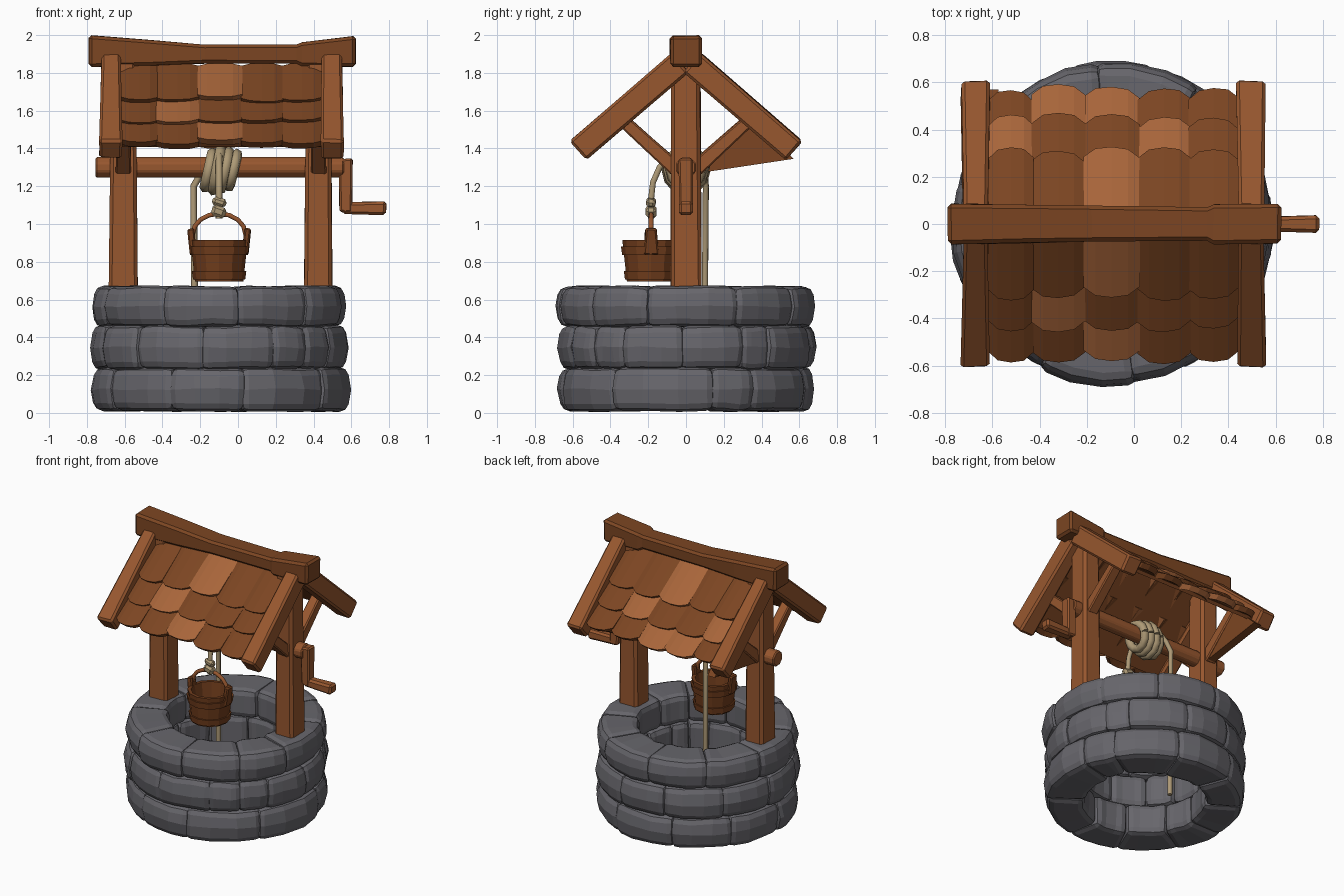
import bpy, bmesh, random
from math import sin, cos, pi, radians, atan
from mathutils import Vector as V

random.seed(4)
cube = bpy.data.objects.get("Cube")
if cube:
    bpy.data.objects.remove(cube)


def material(name, r, g, b):
    m = bpy.data.materials.new(name)
    m.use_nodes = True
    m.diffuse_color = (r, g, b, 1)
    m.node_tree.nodes["Principled BSDF"].inputs["Base Color"].default_value = (r, g, b, 1)
    return m


STONE = material("grey stone", .135, .132, .148)
LIGHT = material("light wood", .39, .13, .042)
MID = material("warm wood", .31, .095, .028)
DARK = material("dark wood", .20, .06, .016)
BUCKET = material("bucket wood", .17, .048, .012)
ROPE = material("tan rope", .42, .32, .18)


def finish(name, bm, mat, bevel=0, segments=1):
    bmesh.ops.recalc_face_normals(bm, faces=bm.faces)
    mesh = bpy.data.meshes.new(name)
    bm.to_mesh(mesh)
    bm.free()
    mesh.materials.append(mat)
    ob = bpy.data.objects.new(name, mesh)
    bpy.context.collection.objects.link(ob)
    if bevel:
        mod = ob.modifiers.new("worn edges", "BEVEL")
        mod.width, mod.segments = bevel, segments
        mod.limit_method, mod.angle_limit = "ANGLE", radians(40)
    return ob


def loft(name, sections, mat, bevel=.012, segments=1, jitter=0.0):
    """Skin a chain of equal cross-sections and cap both ends."""
    bm = bmesh.new()
    rings = [[bm.verts.new(V(p) + V([random.uniform(-jitter, jitter) for _ in range(3)]))
              for p in s] for s in sections]
    n = len(rings[0])
    for a, b in zip(rings, rings[1:]):
        for i in range(n):
            bm.faces.new((a[i], a[(i + 1) % n], b[(i + 1) % n], b[i]))
    bm.faces.new(rings[0])
    bm.faces.new(rings[-1])
    return finish(name, bm, mat, bevel, segments)


def beam(name, p0, p1, side, size0, size1, mat, bevel=.014, jitter=.004):
    """Tapered square timber; sizes are (along side, across it)."""
    p0, p1, side = V(p0), V(p1), V(side)
    up = (p1 - p0).normalized().cross(side)
    corners = ((-.5, -.5), (.5, -.5), (.5, .5), (-.5, .5))
    sections = [[p + side * w * a + up * h * b for a, b in corners]
                for p, (w, h) in ((p0, size0), (p1, size1))]
    return loft(name, sections, mat, bevel, 1, jitter)


def lathe(name, profile, centre, mat, sides=12):
    bm = bmesh.new()
    rings = [[bm.verts.new((centre[0] + r * cos(2 * pi * i / sides),
                            centre[1] + r * sin(2 * pi * i / sides), z))
              for i in range(sides)] for r, z in profile]
    for a, b in zip(rings, rings[1:] + rings[:1]):
        for i in range(sides):
            j = (i + 1) % sides
            bm.faces.new((a[i], a[j], b[j], b[i]))
    return finish(name, bm, mat)


def cord(name, points, radius, mat):
    cu = bpy.data.curves.new(name, "CURVE")
    cu.dimensions = "3D"
    cu.bevel_depth, cu.bevel_resolution, cu.use_fill_caps = radius, 1, True
    sp = cu.splines.new("POLY")
    sp.points.add(len(points) - 1)
    for q, p in zip(sp.points, points):
        q.co = (*p, 1)
    cu.materials.append(mat)
    ob = bpy.data.objects.new(name, cu)
    bpy.context.collection.objects.link(ob)


# Stone ring: three courses of curved blocks
CX = -.095
courses = [
    (.01, .24, (-150, -113, -79, -35, 12, 32, 70, 110, 145, 180)),
    (.23, .465, (-157, -131, -98, -65, -47, -30, -2, 27, 41, 75, 105, 140, 172)),
    (.455, .67, (-157, -116, -82, -47, -18, 24, 58, 95, 130, 165)),
]
for row, (z0, z1, joints) in enumerate(courses):
    for k, start in enumerate(joints):
        end = joints[k + 1] if k + 1 < len(joints) else joints[0] + 360
        outer = .685 + random.uniform(-.012, .008)
        inner = .40 + random.uniform(-.015, .015)
        sections = []
        for i in range(4):
            a = radians(start - 1 + (end - start + 2) * i / 3)
            sections.append([(CX + r * cos(a), r * sin(a), z) for r, z in
                             ((inner, z0), (outer - .02, z0), (outer, (z0 + z1) / 2),
                              (outer - .02, z1), (inner, z1))])
        loft(f"stone_{row + 1}_{k + 1}", sections, STONE, .042, 2, .006)

# Posts, rake boards and braces at both gables
ROOF = atan(.86)
for label, px, rx in (("left", .425, .497), ("right", -.605, -.672)):
    beam(f"{label}_post", (px, 0, .62), (px, 0, 1.88), (1, 0, 0), (.155, .165), (.13, .15), MID, .018)
    for end, s in (("front", -1), ("back", 1)):
        beam(f"{label}_{end}_rake", (rx, s * .03, 1.855), (rx, s * .572, 1.39),
             (1, 0, 0), (.105, .136), (.122, .13), MID, .014)
        beam(f"{label}_{end}_brace", (px, s * .05, 1.29), (px, s * .36, 1.57),
             (1, 0, 0), (.08, .08), (.07, .065), MID, .008)
# Wide board behind one brace
wedge = ((.07, 1.27), (.57, 1.345), (.36, 1.55))
loft("right_back_gusset", [[(x, y, z) for y, z in wedge] for x in (-.635, -.575)], DARK, 0)

# Sagging ridge beam
ridge = ((-.79, 1.83, 2.0, .085), (-.45, 1.84, 1.972, .08), (-.18, 1.85, 1.952, .077),
         (.31, 1.85, 1.95, .072), (.34, 1.835, 1.962, .085), (.625, 1.83, 1.997, .083))
loft("ridge_beam", [[(x, -w, lo), (x, w, lo), (x, w, hi), (x, -w, hi)]
                    for x, lo, hi, w in ridge], DARK, .016, 1, .003)

# Roof decks and overlapping shingles
columns = (-.615, -.43, -.21, .02, .235, .44)
light_tiles = {-1: {(0, 2), (1, 1), (2, 2)}, 1: {(0, 1), (0, 2), (1, 0), (1, 3), (2, 2)}}
rows = ((.71, .44), (.545, .27), (.36, .03))
for s, label in ((-1, "front"), (1, "back")):
    down, out = V((0, s * cos(ROOF), -sin(ROOF))), V((0, s * sin(ROOF), cos(ROOF)))

    def on_roof(x, t, n):
        return V((x, 0, 1.845)) + down * t + out * n

    loft(f"{label}_roof_deck", [[on_roof(x, t, n) for t, n in
                                 ((.03, -.01), (.66, -.01), (.66, .015), (.03, .015))]
                                for x in (-.64, .46)], DARK, 0)
    for r, (low, high) in enumerate(rows):
        for c, (x0, x1) in enumerate(zip(columns, columns[1:])):
            drop = random.uniform(-.018, .015)
            lift = random.uniform(.062, .076)
            skew = random.uniform(-.012, .012)
            sections = []
            for f, cut, sink in ((-.02, .042, .02), (.2, .008, .004), (.5, 0, 0),
                                 (.8, .008, .004), (1.02, .042, .02)):
                x = x0 + (x1 - x0) * f
                t = low + drop - cut + skew * (f - .5)
                sections.append([on_roof(x, high, .035 - sink), on_roof(x, t, lift - sink),
                                 on_roof(x, t - .008, lift - sink - .042),
                                 on_roof(x, high, -.005 - sink)])
            loft(f"{label}_shingle_{r + 1}_{c + 1}", sections,
                 LIGHT if (r, c) in light_tiles[s] else DARK, 0)

# Windlass shaft and crank
loft("windlass_shaft", [[(x, .058 * cos(pi * (i + .5) / 4), 1.30 + .058 * sin(pi * (i + .5) / 4))
                         for i in range(8)] for x in (-.755, .56)], MID, .008)
beam("crank_arm", (.572, 0, 1.345), (.572, 0, 1.06), (1, 0, 0), (.075, .08), (.065, .07), MID, .01)
beam("crank_handle", (.55, 0, 1.085), (.785, 0, 1.083), (0, 1, 0), (.06, .06), (.07, .072), MID, .014)

# Rope wound on the shaft
for k in range(4):
    x, r = -.155 + k * .043, (.085, .1, .092, .08)[k]
    loop = [(x + .02 * sin(a), r * cos(a), 1.285 + r * 1.05 * sin(a))
            for a in (2 * pi * i / 12 for i in range(13))]
    cord(f"rope_coil_{k + 1}", loop, .03, ROPE)

# Hanging ropes and knot
BX, BY = -.1, -.185
cord("bucket_rope", [(BX, -.02, 1.39), (BX, -.09, 1.36), (BX, -.14, 1.3), (BX, -.175, 1.22),
                     (BX, BY, 1.13), (BX, BY, 1.03)], .018, ROPE)
for k, (z, w) in enumerate(((1.115, .05), (1.065, .058))):
    beam(f"rope_knot_{k + 1}", (BX - .035, BY, z + .012), (BX + .035, BY, z - .012),
         (0, 1, 0), (w, w), (w, w), ROPE, .016)
cord("well_rope", [(-.16, .07, 1.33), (-.2, .1, 1.26), (-.235, .105, 1.2), (-.23, .1, .6),
                   (-.23, .1, .09)], .018, ROPE)

# Bucket with bands, ears and bail
lathe("bucket", ((.001, .695), (.128, .695), (.152, .915), (.128, .915), (.108, .73), (.001, .73)),
      (BX, BY), BUCKET)
for label, z, r in (("lower", .725, .138), ("upper", .855, .153)):
    lathe(f"{label}_band", ((r - .02, z - .02), (r, z - .02), (r + .006, z + .025),
                            (r - .014, z + .025)), (BX, BY), BUCKET)
for label, s in (("left", 1), ("right", -1)):
    beam(f"{label}_ear", (BX + s * .135, BY, .84), (BX + s * .152, BY, .975), (0, 1, 0),
         (.075, .035), (.06, .035), BUCKET, .008)
bail = [(BX + .14 * cos(pi * i / 8), BY, .945 + .11 * sin(pi * i / 8)) for i in range(9)]
cord("bucket_bail", bail, .014, MID)
